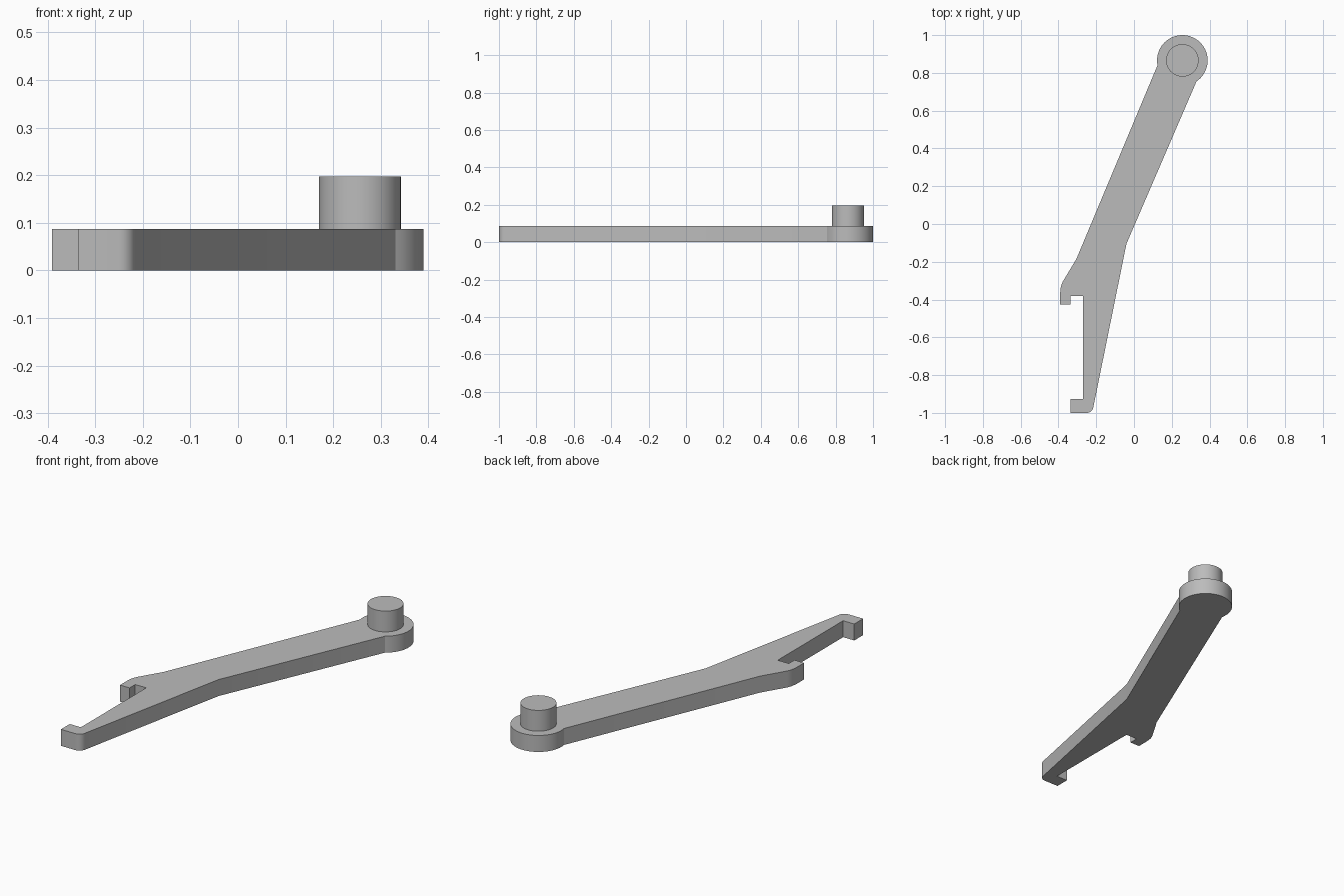
import bpy, bmesh
from math import cos, sin, radians

cube = bpy.data.objects.get("Cube")
if cube:
    bpy.data.objects.remove(cube, do_unlink=True)

grey = bpy.data.materials.new("plain grey")
grey.use_nodes = True
color = (0.5, 0.5, 0.5, 1)
grey.diffuse_color = color
grey.node_tree.nodes["Principled BSDF"].inputs["Base Color"].default_value = color

HEAD = (0.256, 0.866)
THICK = 0.087


def arc(center, radius, start, end, steps):
    """Points along a circular arc, angles in degrees."""
    angles = [radians(start + (end - start) * i / steps) for i in range(steps + 1)]
    return [(center[0] + radius * cos(a), center[1] + radius * sin(a)) for a in angles]


def plate(name, outline, bottom, top):
    """Extrude a closed outline upwards into a solid."""
    bm = bmesh.new()
    base = bm.faces.new([bm.verts.new((x, y, bottom)) for x, y in outline])
    ext = bmesh.ops.extrude_face_region(bm, geom=[base], use_keep_orig=True)
    verts = [g for g in ext["geom"] if isinstance(g, bmesh.types.BMVert)]
    bmesh.ops.translate(bm, verts=verts, vec=(0, 0, top - bottom))
    bmesh.ops.recalc_face_normals(bm, faces=bm.faces)
    mesh = bpy.data.meshes.new(name)
    bm.to_mesh(mesh)
    bm.free()
    mesh.materials.append(grey)
    obj = bpy.data.objects.new(name, mesh)
    bpy.context.collection.objects.link(obj)
    bpy.ops.object.select_all(action="DESELECT")
    obj.select_set(True)
    bpy.context.view_layer.objects.active = obj
    bpy.ops.object.shade_smooth_by_angle(angle=radians(25))
    return obj


# Lever arm: round head, bent shank, and two hooked jaws
outline = arc(HEAD, 0.134, -56, 191, 48)
outline += [(-0.305, -0.185), (-0.378, -0.307)]
outline += [(-0.387, -0.33), (-0.391, -0.365)]
outline += [(-0.391, -0.427), (-0.335, -0.427), (-0.335, -0.38), (-0.27, -0.38)]
outline += [(-0.27, -0.926), (-0.335, -0.926), (-0.335, -1.0)]
outline += arc((-0.25, -0.965), 0.035, -90, -10, 6)
outline += [(-0.04, -0.105)]
plate("lever_arm", outline, 0, THICK)

# Pivot pin standing on the head
plate("pivot_pin", arc(HEAD, 0.086, 0, 352.5, 47), THICK, 0.197)
